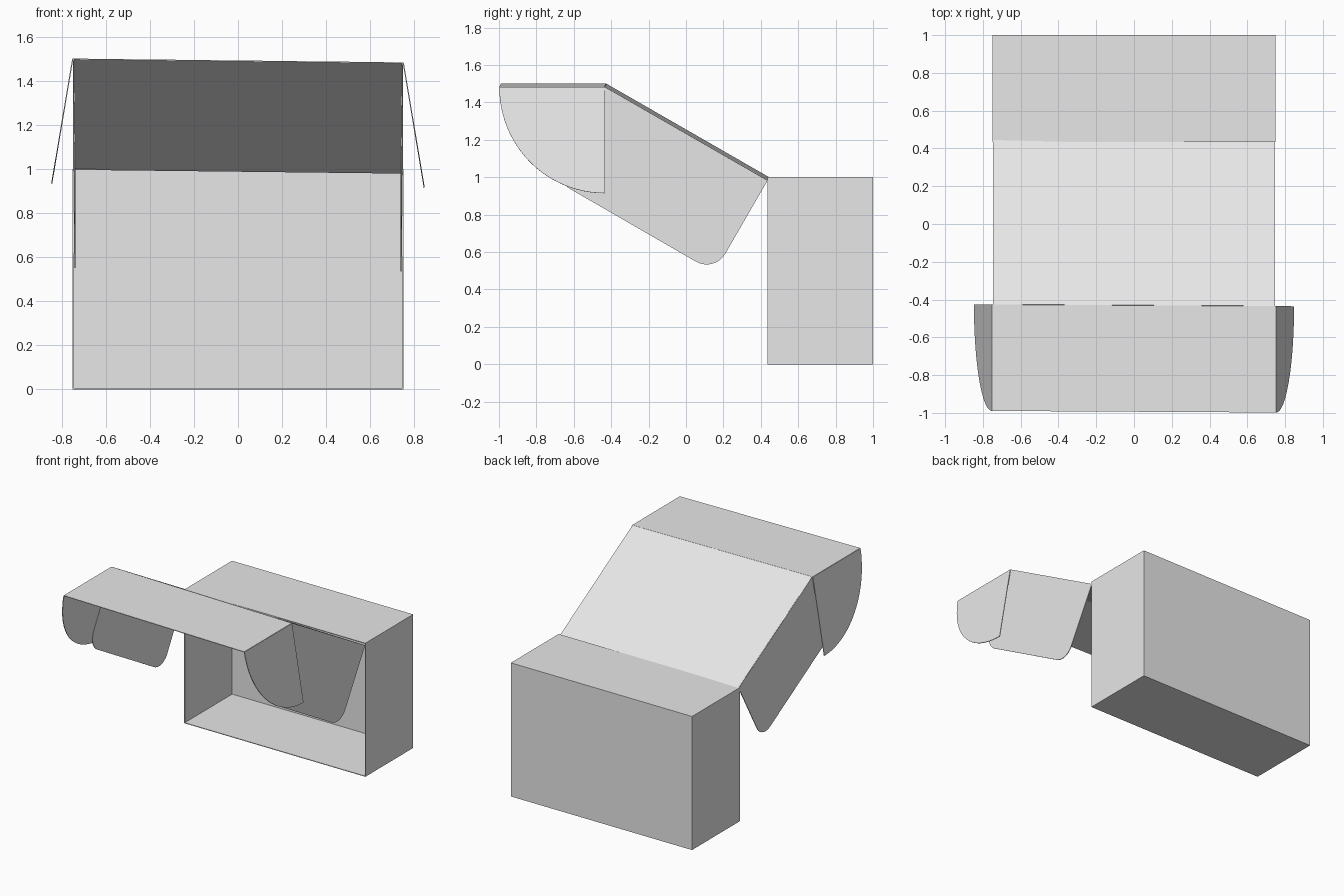
import bpy, bmesh
from math import sin, cos, radians, pi
from mathutils import Vector

cube = bpy.data.objects.get("Cube")
if cube:
    bpy.data.objects.remove(cube, do_unlink=True)

grey = bpy.data.materials.new("card grey")
grey.use_nodes = True
colour = (0.8, 0.8, 0.8, 1)
grey.diffuse_color = colour
grey.node_tree.nodes["Principled BSDF"].inputs["Base Color"].default_value = colour

THICK = 0.005
HALF = 0.75          # half width of the carton
FLAP = 0.565         # depth of the carton and of every flap
HINGE = 1 - FLAP     # distance of both lid creases from the middle
SLOPE = radians(30)


def finish(name, bm, offset):
    """Turn a bmesh into a thin card object."""
    bmesh.ops.recalc_face_normals(bm, faces=bm.faces)
    mesh = bpy.data.meshes.new(name)
    bm.to_mesh(mesh)
    bm.free()
    mesh.materials.append(grey)
    obj = bpy.data.objects.new(name, mesh)
    bpy.context.collection.objects.link(obj)
    card = obj.modifiers.new("card", "SOLIDIFY")
    card.thickness = THICK
    card.offset = offset
    card.use_even_offset = True
    return obj


def skew(x, y, z):
    """The lid hangs slightly crooked on its hinge."""
    return Vector((x, y - 0.006 * (x - HALF) / HALF * 0.7, z - 0.0115 * (x + HALF)))


def panel(name, points):
    bm = bmesh.new()
    bm.faces.new([bm.verts.new(skew(*p)) for p in points])
    finish(name, bm, 0)


# Carton body, open at the front
bm = bmesh.new()
bmesh.ops.create_cube(bm, size=1)
for v in bm.verts:
    v.co = (v.co.x * 2 * HALF, (v.co.y + 0.5) * FLAP + HINGE, v.co.z + 0.5)
bmesh.ops.delete(bm, geom=[f for f in bm.faces if f.normal.y < -0.5], context="FACES")
finish("carton_body", bm, -1)

# Sloping lid and level front flap
W = HALF - 0.005
back, crest = (HINGE, 0.998), (-HINGE, 1.498)
panel("lid", [(-W, *back), (W, *back), (W, *crest), (-W, *crest)])
panel("front_flap", [(-HALF, *crest), (HALF, *crest),
                     (HALF, -0.998, crest[1]), (-HALF, -0.998, crest[1])])

# Lid side flaps with rounded lower corners, and quarter-round ears
along = Vector((-cos(SLOPE), sin(SLOPE)))
down = Vector((-sin(SLOPE), -cos(SLOPE)))
length = 2 * HINGE / cos(SLOPE)
R, STEPS = 0.115, 10
for side, label in ((1, "left"), (-1, "right")):
    outline = [(0, 0)]
    for centre, start in ((R, pi), (length - R, pi / 2)):
        for i in range(STEPS + 1):
            a = start - i * pi / 2 / STEPS
            outline.append((centre + R * cos(a), FLAP - R + R * sin(a)))
    outline.append((length, 0))
    points = []
    for u, v in outline:
        p = Vector(back) + along * u + down * v
        points.append((side * (W - 0.006 * v / FLAP), p.x, p.y))
    panel(label + "_lid_side", points)

    ear = [(side * HALF, *crest)]
    for i in range(25):
        a = i * pi / 2 / 24
        ear.append((side * (HALF + 0.095 * sin(a)),
                    crest[0] - 0.563 * cos(a), crest[1] - FLAP * sin(a)))
    panel(label + "_ear", ear)
